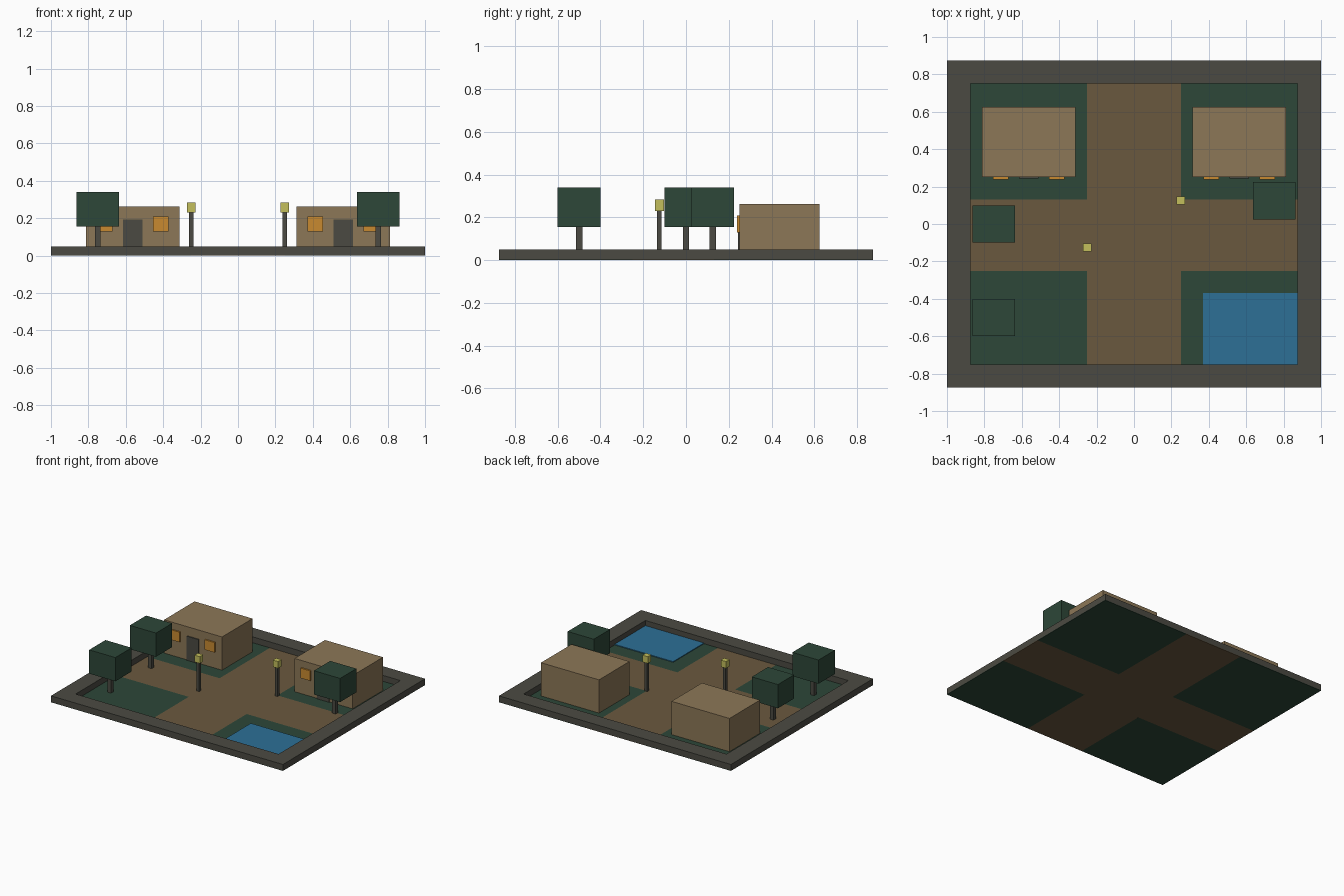
import bpy, bmesh
from mathutils import Matrix, Vector

old = bpy.data.objects.get("Cube")
if old:
    bpy.data.objects.remove(old, do_unlink=True)


def material(name, hex_code):
    """Flat material from an sRGB hex colour, stored as linear values."""
    srgb = [int(hex_code[i:i + 2], 16) / 255 for i in (0, 2, 4)]
    rgba = [((c + 0.055) / 1.055) ** 2.4 for c in srgb] + [1]
    m = bpy.data.materials.new(name)
    m.use_nodes = True
    m.diffuse_color = rgba
    bsdf = m.node_tree.nodes["Principled BSDF"]
    bsdf.inputs["Base Color"].default_value = rgba
    bsdf.inputs["Roughness"].default_value = 0.9
    return m


STONE = material("dark stone", "4B4A42")
GRASS = material("grass green", "2D4738")
ROAD = material("dirt brown", "6A593F")
WALL = material("sandy wall", "8C7757")
GLOW = material("amber window", "C88A30")
WATER = material("pond blue", "2D7096")
LAMP = material("lamp yellow", "C4BF5C")


def boxes(name, mat, *ranges):
    """One object made of boxes, each given as (x0, x1, y0, y1, z0, z1)."""
    bm = bmesh.new()
    for x0, x1, y0, y1, z0, z1 in ranges:
        lo, hi = Vector((x0, y0, z0)), Vector((x1, y1, z1))
        place = Matrix.Translation((lo + hi) / 2) @ Matrix.Diagonal((hi - lo).to_4d())
        place[3][3] = 1
        bmesh.ops.create_cube(bm, size=1, matrix=place)
    mesh = bpy.data.meshes.new(name)
    bm.to_mesh(mesh)
    bm.free()
    mesh.materials.append(mat)
    obj = bpy.data.objects.new(name, mesh)
    bpy.context.collection.objects.link(obj)
    return obj


def block(x, y, w, d, z0, z1):
    """Box range centred on x, y."""
    return (x - w / 2, x + w / 2, y - d / 2, y + d / 2, z0, z1)


X, Y = 1.0, 0.875            # outer half sizes
RIM = 0.125                  # wall width
FLOOR, TOP = 0.004, 0.05
RX, RY0, RY1 = 0.25, -0.25, 0.13   # crossroads edges

# Ground: crossing dirt roads with a lawn in each corner
boxes("crossroads", ROAD,
      (-RX, RX, -Y, Y, 0, FLOOR),
      (-X, -RX, RY0, RY1, 0, FLOOR),
      (RX, X, RY0, RY1, 0, FLOOR))
boxes("lawns", GRASS, *[(x0, x1, y0, y1, 0, FLOOR)
                        for x0, x1 in ((-X, -RX), (RX, X))
                        for y0, y1 in ((-Y, RY0), (RY1, Y))])
boxes("pond", WATER, (0.37, X - RIM, -Y + RIM, -0.37, FLOOR, 0.01))

# Low wall around the plot
boxes("boundary_wall", STONE,
      (-X, X, -Y, -Y + RIM, FLOOR, TOP),
      (-X, X, Y - RIM, Y, FLOOR, TOP),
      (-X, -X + RIM, -Y + RIM, Y - RIM, FLOOR, TOP),
      (X - RIM, X, -Y + RIM, Y - RIM, FLOOR, TOP))

# Houses with a door and two windows on the front
for side, x in (("right", -0.5625), ("left", 0.5625)):
    boxes(side + "_house", WALL, block(x, 0.4375, 0.5, 0.375, FLOOR, 0.263))
    boxes(side + "_door", STONE, block(x, 0.247, 0.105, 0.008, FLOOR, 0.192))
    boxes(side + "_windows", GLOW,
          *[block(x + dx, 0.245, 0.084, 0.0125, 0.13, 0.208) for dx in (-0.15, 0.15)])

# Trees with block crowns
for name, x, y in (("front", -0.75, -0.5), ("middle", -0.75, 0.0), ("side", 0.75, 0.125)):
    boxes(name + "_tree_trunk", STONE, block(x, y, 0.03, 0.03, FLOOR, 0.155))
    boxes(name + "_tree_crown", GRASS, block(x, y, 0.225, 0.2, 0.155, 0.34))

# Street lamps
for name, x, y in (("right", -0.25, -0.125), ("left", 0.25, 0.125)):
    boxes(name + "_lamp_post", STONE, block(x, y, 0.022, 0.022, FLOOR, 0.23))
    boxes(name + "_lamp_head", LAMP, block(x, y, 0.045, 0.042, 0.23, 0.283))
